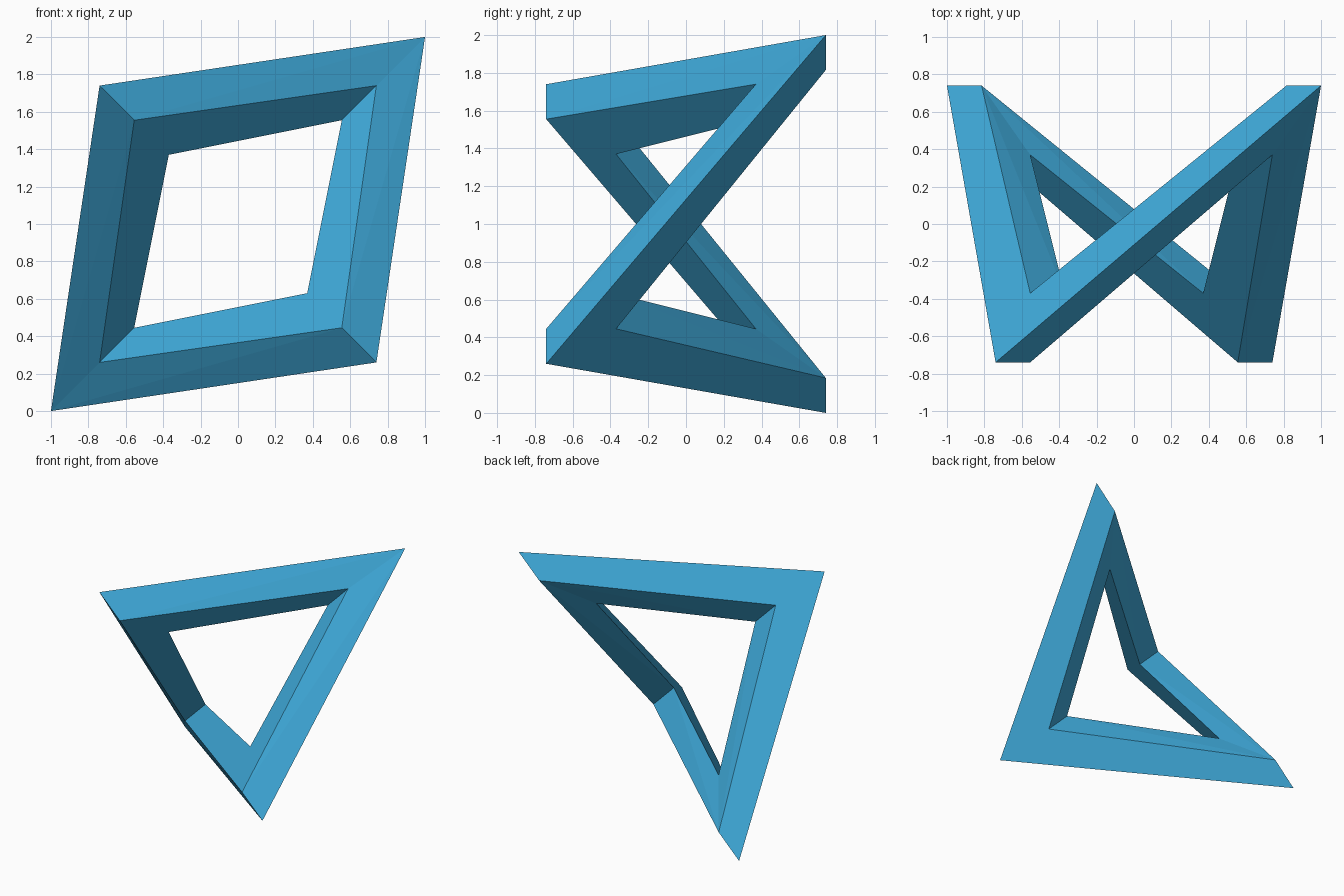
import bpy, bmesh
from mathutils import Vector

if "Cube" in bpy.data.objects:
    bpy.data.objects.remove(bpy.data.objects["Cube"])

# Mitre sections at one back corner and one front corner (z measured from mid height)
BACK = [(1, .74, 1), (.74, .37, .74), (.555, .37, .555), (.815, .74, .815)]
FRONT = [(-.74, -.74, .74), (-.555, -.74, .555), (-.37, -.37, .37), (-.555, -.37, .555)]


def half_turn(section):
    """Rotate a section 180 degrees about the y axis."""
    return [(-x, y, -z) for x, y, z in section]


bm = bmesh.new()
rings = [[bm.verts.new(Vector(p) + Vector((0, 0, 1))) for p in section]
         for section in (BACK, FRONT, half_turn(BACK), half_turn(FRONT))]

# Four bars joining neighbouring corners; slightly folded sides split into triangles
for i in range(4):
    for j in range(4):
        k = (j + 1) % 4
        # Start every bar at a back corner so the folds mirror each other
        a, b = (rings[i], rings[(i + 1) % 4]) if i % 2 == 0 else (rings[(i + 1) % 4], rings[i])
        if j == 0:
            bm.faces.new((a[j], b[k], b[j]))
            bm.faces.new((a[j], a[k], b[k]))
        elif j == 2:
            bm.faces.new((a[k], b[j], b[k]))
            bm.faces.new((a[k], a[j], b[j]))
        else:
            bm.faces.new((a[j], a[k], b[k], b[j]))
bmesh.ops.recalc_face_normals(bm, faces=bm.faces)

mesh = bpy.data.meshes.new("twisted_frame")
bm.to_mesh(mesh)
bm.free()
frame = bpy.data.objects.new("twisted_frame", mesh)
bpy.context.collection.objects.link(frame)

# Blue finish
blue = bpy.data.materials.new("blue")
blue.diffuse_color = (0.05, 0.40, 0.70, 1)
blue.use_nodes = True
blue.node_tree.nodes["Principled BSDF"].inputs["Base Color"].default_value = blue.diffuse_color
mesh.materials.append(blue)
